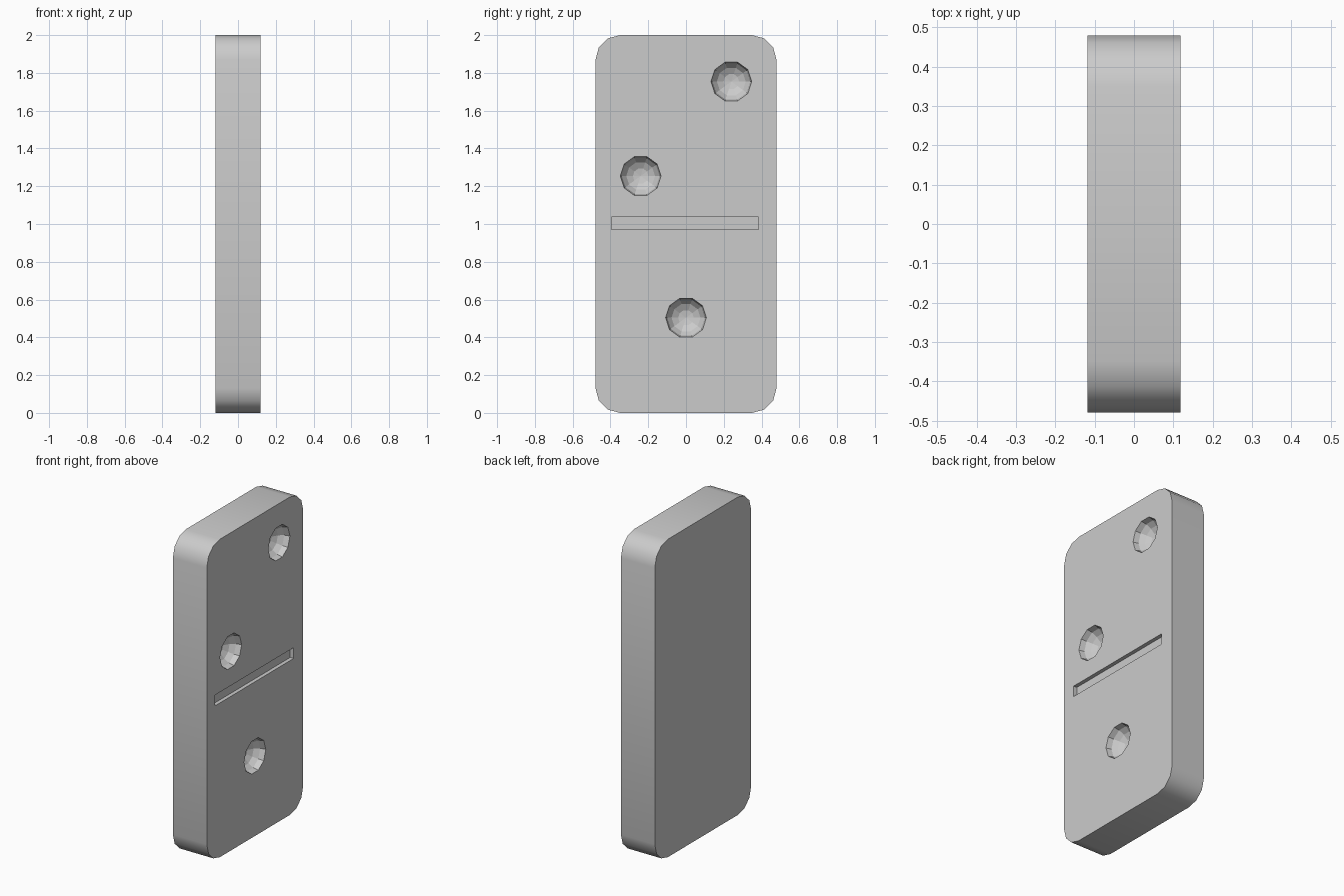
import bpy, bmesh, math

if "Cube" in bpy.data.objects:
    bpy.data.objects.remove(bpy.data.objects["Cube"])

HX, HY, H, R = 0.118, 0.479, 2.0, 0.13
SEG = 3


def finish(bm, name):
    bmesh.ops.recalc_face_normals(bm, faces=bm.faces)
    mesh = bpy.data.meshes.new(name)
    bm.to_mesh(mesh)
    bm.free()
    ob = bpy.data.objects.new(name, mesh)
    bpy.context.collection.objects.link(ob)
    return ob


# Tile: rounded rectangle in the YZ plane, extruded along x
def make_tile():
    bm = bmesh.new()
    outline = []
    corners = [(HY - R, H - R), (R - HY, H - R), (R - HY, R), (HY - R, R)]
    for q, (cy, cz) in enumerate(corners):
        for i in range(SEG + 1):
            a = math.radians(90 * (q + i / SEG))
            outline.append((cy + R * math.cos(a), cz + R * math.sin(a)))
    face = bm.faces.new([bm.verts.new((-HX, y, z)) for y, z in outline])
    ext = bmesh.ops.extrude_face_region(bm, geom=[face], use_keep_orig=True)
    verts = [g for g in ext["geom"] if isinstance(g, bmesh.types.BMVert)]
    bmesh.ops.translate(bm, verts=verts, vec=(2 * HX, 0, 0))
    bm.normal_update()
    for f in bm.faces:
        f.smooth = len(f.verts) == 4    # rim smooth, caps flat
    return finish(bm, "domino_tile")


# Pip cutter: ten-sided bowl whose rim lies on the face, with a short collar outside
def make_pip(name, y, z, radius=0.108, depth=0.088, sides=10, rings=4):
    bm = bmesh.new()
    profile = [(HX + 0.05, radius)]
    for i in range(rings):
        a = math.pi / 2 * i / rings
        profile.append((HX - depth * math.sin(a), radius * math.cos(a)))
    loops = []
    for x, r in profile:
        loops.append([bm.verts.new((x, y + r * math.cos(k * math.tau / sides),
                                    z + r * math.sin(k * math.tau / sides)))
                      for k in range(sides)])
    pole = bm.verts.new((HX - depth, y, z))
    bm.faces.new(loops[0])
    for a, b in zip(loops, loops[1:]):
        for k in range(sides):
            n = (k + 1) % sides
            bm.faces.new((a[k], a[n], b[n], b[k]))
    for k in range(sides):
        bm.faces.new((loops[-1][k], loops[-1][(k + 1) % sides], pole))
    return finish(bm, name)


# Divider cutter: shallow slot across the middle
def make_slot():
    bm = bmesh.new()
    bmesh.ops.create_cube(bm, size=1)
    bmesh.ops.scale(bm, verts=bm.verts, vec=(0.1, 0.78, 0.068))
    bmesh.ops.translate(bm, verts=bm.verts, vec=(HX - 0.024 + 0.05, -0.005, 1.004))
    return finish(bm, "divider_cutter")


tile = make_tile()
cutters = [make_slot()]
for i, (y, z) in enumerate([(0.24, 1.754), (-0.24, 1.254), (0.0, 0.504)]):
    cutters.append(make_pip(f"pip_cutter_{i + 1}", y, z))

# Carve the face, then discard the cutters
for c in cutters:
    c.hide_render = True
    mod = tile.modifiers.new("cut", "BOOLEAN")
    mod.operation = "DIFFERENCE"
    mod.solver = "EXACT"
    mod.object = c
bpy.context.view_layer.objects.active = tile
tile.select_set(True)
for mod in list(tile.modifiers):
    bpy.ops.object.modifier_apply(modifier=mod.name)
for c in cutters:
    bpy.data.objects.remove(c, do_unlink=True)
